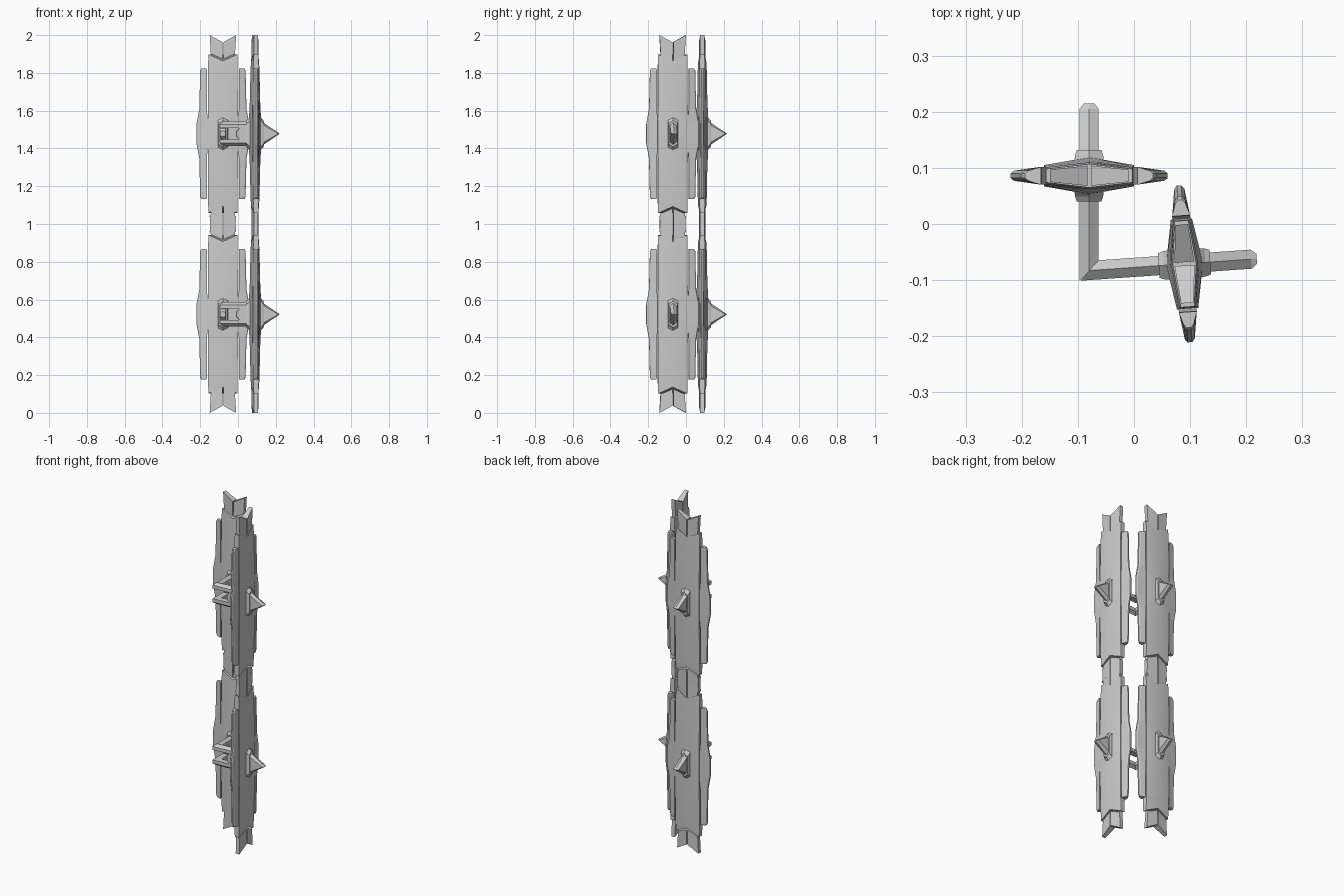
import bpy, bmesh, math
from mathutils import Matrix

cube = bpy.data.objects.get("Cube")
if cube:
    bpy.data.objects.remove(cube, do_unlink=True)

grey = bpy.data.materials.new("light_grey")
grey.use_nodes = True
grey.diffuse_color = (0.6, 0.6, 0.6, 1)
grey.node_tree.nodes["Principled BSDF"].inputs["Base Color"].default_value = (0.6, 0.6, 0.6, 1)


def loft(bm, rings):
    """Skin a list of closed rings and cap both ends."""
    loops = [[bm.verts.new(p) for p in ring] for ring in rings]
    n = len(loops[0])
    for a, b in zip(loops, loops[1:]):
        for i in range(n):
            j = (i + 1) % n
            bm.faces.new((a[i], a[j], b[j], b[i]))
    bm.faces.new(loops[0][::-1])
    bm.faces.new(loops[-1])


def finish(bm, name, place, smooth=False):
    bmesh.ops.transform(bm, matrix=place, verts=bm.verts)
    bmesh.ops.recalc_face_normals(bm, faces=bm.faces)
    mesh = bpy.data.meshes.new(name)
    bm.to_mesh(mesh)
    bm.free()
    obj = bpy.data.objects.new(name, mesh)
    bpy.context.collection.objects.link(obj)
    mesh.materials.append(grey)
    if smooth:
        bpy.ops.object.select_all(action='DESELECT')
        obj.select_set(True)
        bpy.context.view_layer.objects.active = obj
        bpy.ops.object.shade_smooth_by_angle(angle=math.radians(20))


def body(place):
    # Tapered hexagonal shell, ends dipping towards the middle
    half = [(.42, .385, .077, .012, .021), (.35, .335, .078, .015, .024),
            (.18, .18, .079, .017, .027), (.06, .06, .08, .019, .033)]
    rows = half + [(-a, -b, w, e, c) for a, b, w, e, c in half[::-1]]
    bm = bmesh.new()
    loft(bm, [[(-w, -e, ze), (0, -c, zc), (w, -e, ze), (w, e, ze), (0, c, zc), (-w, e, ze)]
              for ze, zc, w, e, c in rows])
    finish(bm, "panel_body", place, True)


def end_plates(place):
    # Notched and slit tips at top and bottom
    bm = bmesh.new()
    for s in (-1, 1):
        for v in (-1, 1):
            rows = [(.34, .34, .064), (.42, .42, .064), (.485, .522, .07)]
            loft(bm, [[(s * .003, -.018, v * zi), (s * w, -.011, v * zo),
                       (s * w, .011, v * zo), (s * .003, .018, v * zi)] for zi, zo, w in rows])
    finish(bm, "notched_ends", place)


def fins(place):
    # Narrow side blades, widest at mid height
    half = [(.345, .086, .114), (.335, .085, .12), (.13, .085, .125), (.05, .077, .14)]
    rows = half + [(-z, a, b) for z, a, b in half[::-1]]
    bm = bmesh.new()
    for s in (-1, 1):
        loft(bm, [[(s * a, -.016, z), (s * (b - .006), -.009, z), (s * b, -.004, z),
                   (s * b, .004, z), (s * (b - .006), .009, z), (s * a, .016, z)]
                  for z, a, b in rows])
    finish(bm, "side_fins", place)


def hexagon(w, shoulder, peak, t):
    return [(-w, t, -shoulder), (0, t, -peak), (w, t, -shoulder),
            (w, t, shoulder), (0, t, peak), (-w, t, shoulder)]


def collars(place):
    # Hexagonal mounts on both faces
    bm = bmesh.new()
    for s in (-1, 1):
        loft(bm, [hexagon(.027, .085, .105, s * .018), hexagon(.025, .06, .078, s * .037),
                  hexagon(.022, .055, .07, s * .046)])
    finish(bm, "collars", place)


def spike(place):
    # Outward wedge narrowing to a short ridge
    bm = bmesh.new()
    loft(bm, [hexagon(.017, .048, .062, .04), hexagon(.017, .003, .008, .119),
              hexagon(.009, .001, .002, .129)])
    finish(bm, "spike", place)


def strut(place, s):
    # Solid root and two forked arms, mitred at the meeting corner
    bm = bmesh.new()
    loft(bm, [hexagon(.017, .05, .064, -.04), hexagon(.017, .05, .064, -.085)])
    for v in (-1, 1):
        def section(t, skew):
            return [(u, t + skew * s * u, v * z) for u, z in
                    ((-.017, .03), (.017, .03), (.017, .05), (0, .064), (-.017, .05))]
        loft(bm, [section(-.08, 0), section(-.17, 1)])
    # Pointed filler at the fork root
    loft(bm, [hexagon(.015, .031, .032, -.08), hexagon(.015, .012, .014, -.1)])
    finish(bm, "forked_strut", place)


# Two upright panels at nearly a right angle, each of two stacked units
for x, y, turn, mitre in ((-.08, .086, 0, 1), (.09, -.071, -86, -1)):
    for z in (.522, 1.478):
        place = Matrix.Translation((x, y, z)) @ Matrix.Rotation(math.radians(turn), 4, 'Z')
        for part in (body, end_plates, fins, collars, spike):
            part(place)
        strut(place, mitre)
